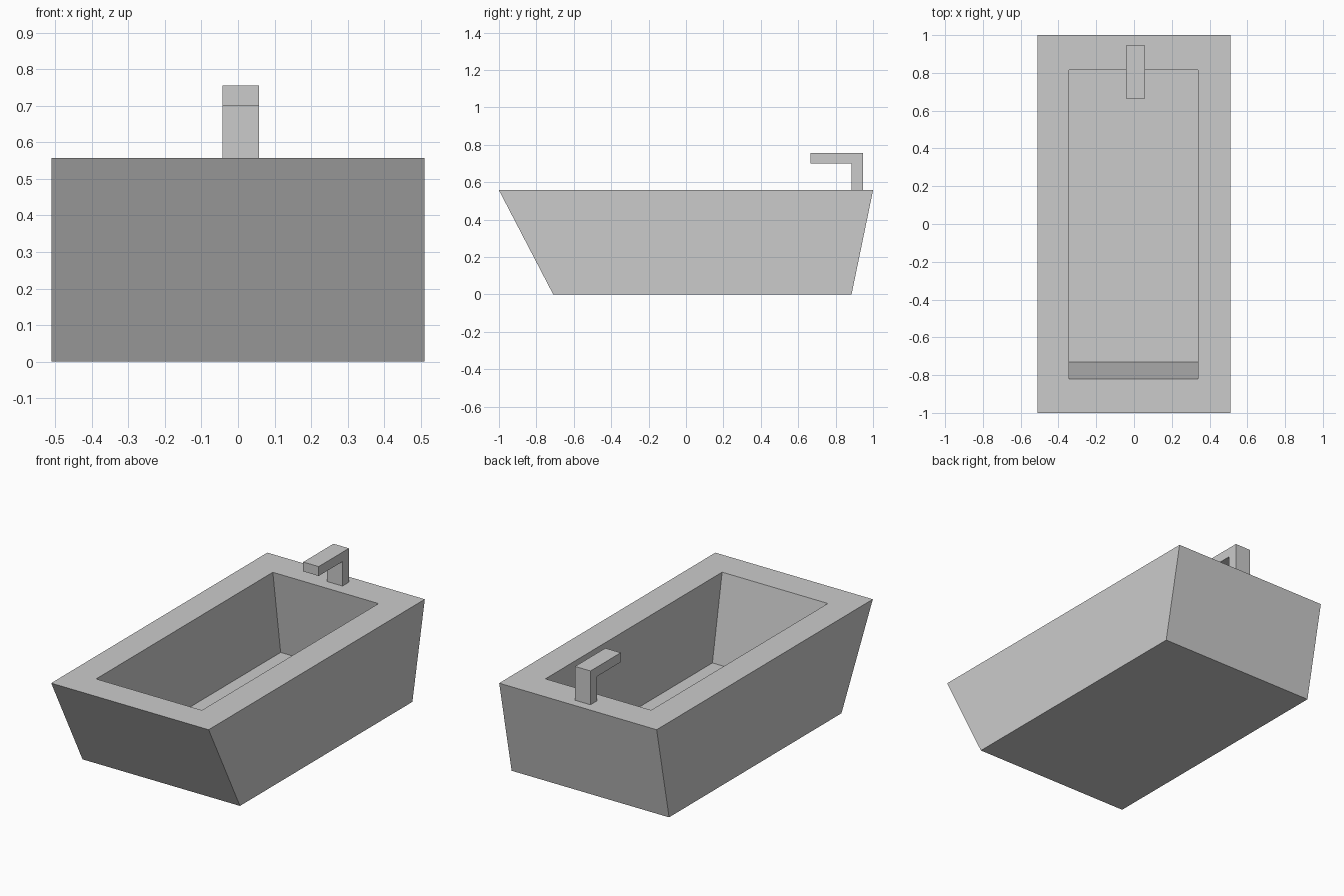
import bpy, bmesh

if "Cube" in bpy.data.objects:
    bpy.data.objects.remove(bpy.data.objects["Cube"])


def finish(bm, name):
    bmesh.ops.recalc_face_normals(bm, faces=bm.faces)
    mesh = bpy.data.meshes.new(name)
    bm.to_mesh(mesh)
    bm.free()
    obj = bpy.data.objects.new(name, mesh)
    bpy.context.collection.objects.link(obj)
    return obj


def loft(name, rings):
    """Closed solid through a series of equal-length rings, capped at both ends."""
    bm = bmesh.new()
    loops = [[bm.verts.new(p) for p in ring] for ring in rings]
    n = len(loops[0])
    for a, b in zip(loops, loops[1:]):
        for i in range(n):
            j = (i + 1) % n
            bm.faces.new((a[i], a[j], b[j], b[i]))
    bm.faces.new(loops[0])
    bm.faces.new(loops[-1])
    return finish(bm, name)


def rect(x0, x1, y0, y1, z):
    return [(x0, y0, z), (x1, y0, z), (x1, y1, z), (x0, y1, z)]


RIM = 0.557

# Tub: base, outer rim, inner rim, then down to the basin floor
loft("tub", [
    rect(-0.51, 0.51, -0.71, 0.885, 0),
    rect(-0.51, 0.51, -1.0, 1.0, RIM),
    rect(-0.345, 0.34, -0.82, 0.815, RIM),
    rect(-0.345, 0.34, -0.73, 0.887, 0.06),
])

# Faucet: L-shaped side profile swept across its width
profile = [(0.885, RIM), (0.945, RIM), (0.945, 0.755),
           (0.665, 0.755), (0.665, 0.70), (0.885, 0.70)]
loft("faucet", [[(x, y, z) for y, z in profile] for x in (-0.043, 0.057)])
